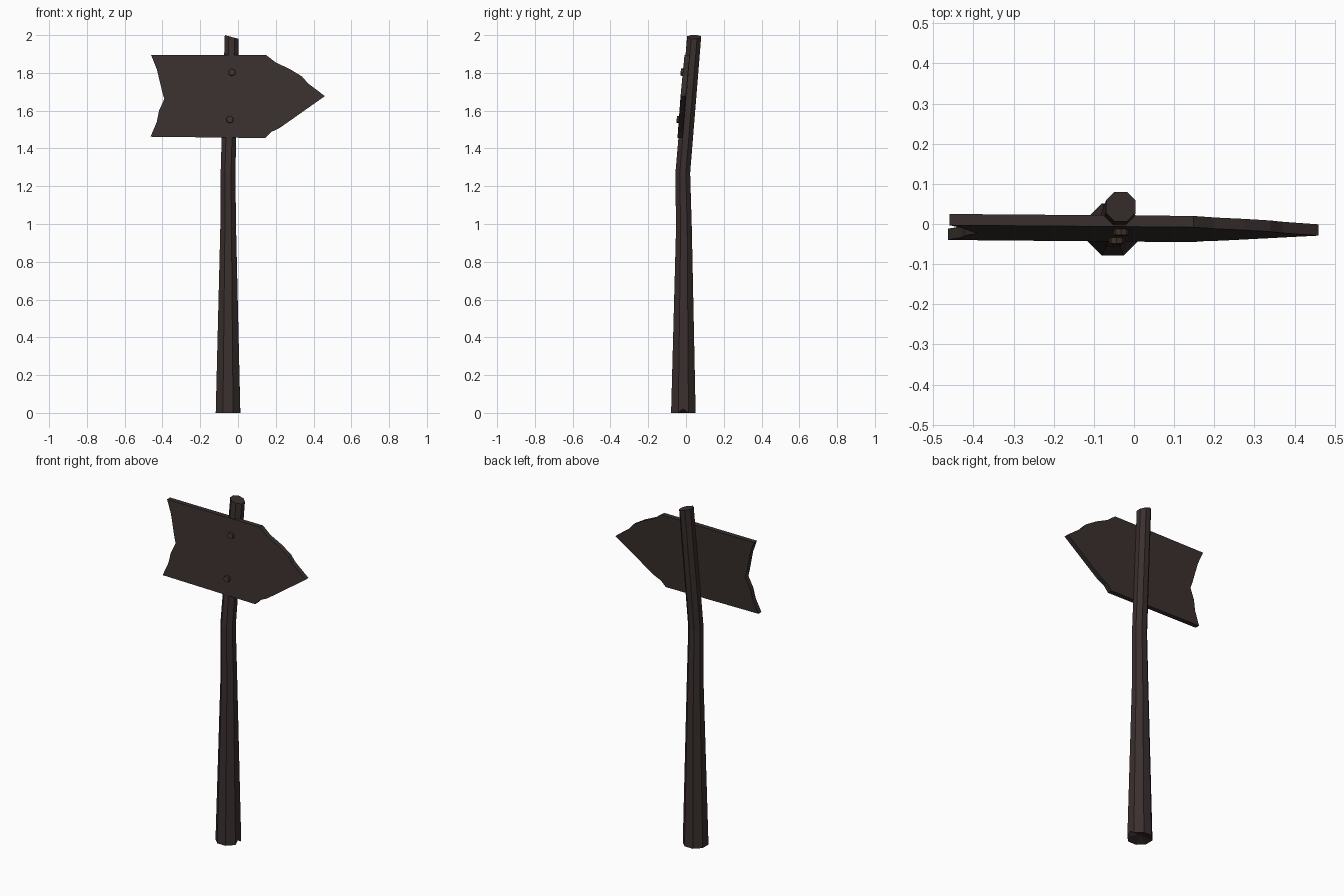
import bpy, bmesh
from math import pi, cos, sin, atan
from mathutils import Vector, Matrix

if "Cube" in bpy.data.objects:
    bpy.data.objects.remove(bpy.data.objects["Cube"])


def material(name, color):
    m = bpy.data.materials.new(name)
    m.diffuse_color = (*color, 1)
    m.use_nodes = True
    m.node_tree.nodes["Principled BSDF"].inputs["Base Color"].default_value = m.diffuse_color
    return m


def finish(bm, name, mat):
    bmesh.ops.recalc_face_normals(bm, faces=bm.faces)
    me = bpy.data.meshes.new(name)
    bm.to_mesh(me)
    bm.free()
    me.materials.append(mat)
    ob = bpy.data.objects.new(name, me)
    bpy.context.collection.objects.link(ob)
    return ob


wood = material("dark_wood", (0.042, 0.029, 0.028))
rust = material("rusty_iron", (0.055, 0.032, 0.025))

# Crooked octagonal post: rings of (x, y, z, half width), slanted top cut
rings = [(-0.053, -0.014, 0.0, 0.065), (-0.052, -0.011, 0.97, 0.042),
         (-0.053, -0.017, 1.27, 0.039), (-0.033, 0.043, 1.99, 0.037)]
bm = bmesh.new()
loops = []
for i, (x, y, z, r) in enumerate(rings):
    loop = []
    for k in range(8):
        a = pi / 8 + k * pi / 4
        dx, dy = r / cos(pi / 8) * cos(a), r / cos(pi / 8) * sin(a)
        slant = -0.27 * dx if i == len(rings) - 1 else 0
        loop.append(bm.verts.new((x + dx, y + dy, z + slant)))
    loops.append(loop)
# small split in the foot on the right side
notch = bm.verts.new((0.012, -0.016, 0.022))
for i, (lo, hi) in enumerate(zip(loops, loops[1:])):
    for k in range(8):
        j = (k + 1) % 8
        if i == 0 and k == 7:
            bm.faces.new((lo[k], notch, lo[j], hi[j], hi[k]))
        else:
            bm.faces.new((lo[k], lo[j], hi[j], hi[k]))
bm.faces.new(loops[-1])
foot = loops[0] + [notch]
core = bm.verts.new((-0.05, -0.014, 0.022))
for k in range(9):
    bm.faces.new((foot[k], foot[(k + 1) % 9], core))
finish(bm, "post", wood)

# Arrow board: outline in x, z with a split tail and chipped point
outline = [(-0.46, 1.895), (-0.43, 1.82), (-0.40, 1.695), (-0.22, 1.678),
           (-0.39, 1.662), (-0.418, 1.60), (-0.43, 1.54), (-0.463, 1.462),
           (0.143, 1.455), (0.175, 1.487), (0.22, 1.508), (0.46, 1.677),
           (0.37, 1.745), (0.34, 1.78), (0.275, 1.82), (0.20, 1.855),
           (0.148, 1.895)]
SLOPE, HALF = 0.085, 0.014


def board_y(x, z):
    return -0.011 + SLOPE * (z - 1.68) - 0.008 * x


bm = bmesh.new()
front, back = [[bm.verts.new((x, board_y(x, z) + d, z)) for x, z in outline]
               for d in (-HALF, HALF)]
n = len(outline)
for k in range(n):
    j = (k + 1) % n
    bm.faces.new((front[k], front[j], back[j], back[k]))
caps = [bm.faces.new(front), bm.faces.new(back)]
bmesh.ops.triangulate(bm, faces=caps)
finish(bm, "arrow_board", wood)

# Nail heads standing proud of the board
for label, x, z in (("upper_nail", -0.032, 1.803), ("lower_nail", -0.043, 1.553)):
    bm = bmesh.new()
    bmesh.ops.create_cone(bm, cap_ends=True, segments=8, radius1=0.021,
                          radius2=0.018, depth=0.024)
    ob = finish(bm, label, rust)
    ob.matrix_world = (Matrix.Translation((x, board_y(x, z) - HALF - 0.002, z))
                       @ Matrix.Rotation(pi / 2 - atan(SLOPE), 4, 'X'))
